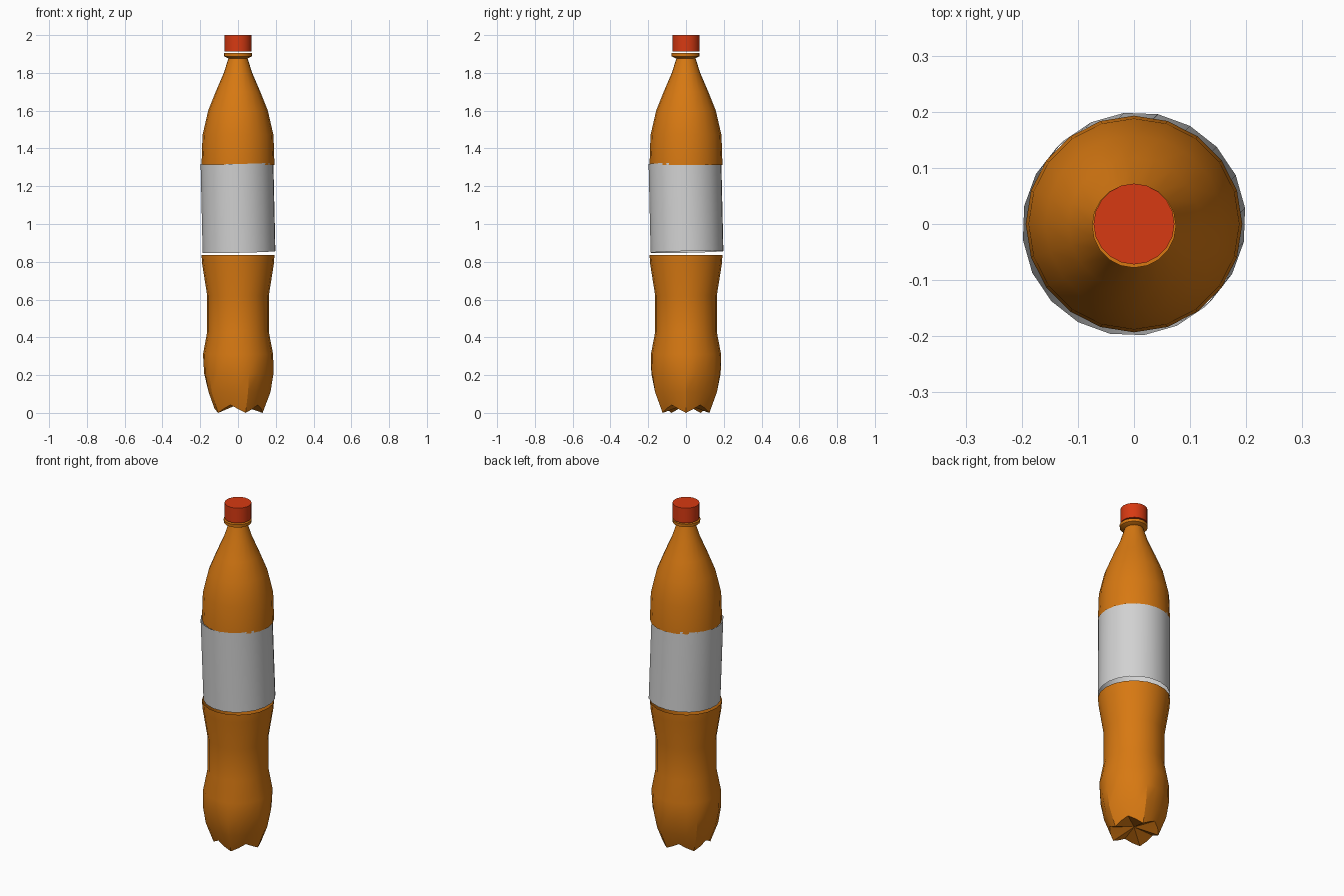
import bpy, bmesh, math
from mathutils import Matrix

if "Cube" in bpy.data.objects:
    bpy.data.objects.remove(bpy.data.objects["Cube"])

SIDES = 20


def material(name, rgb):
    m = bpy.data.materials.new(name)
    m.use_nodes = True
    m.diffuse_color = (*rgb, 1)
    m.node_tree.nodes["Principled BSDF"].inputs["Base Color"].default_value = (*rgb, 1)
    return m


def lathe(name, profile, mat, sides=SIDES, bottom=None, top=None, shape=None, angle=30):
    """Spin (radius, z) points; bottom/top give the centre height of a closing fan."""
    bm = bmesh.new()
    rings = []
    for r, z in profile:
        ring = []
        for k in range(sides):
            a = math.tau * k / sides
            rr, zz = shape(a, r, z) if shape else (r, z)
            ring.append(bm.verts.new((rr * math.cos(a), rr * math.sin(a), zz)))
        rings.append(ring)
    for lo, hi in zip(rings, rings[1:]):
        for k in range(sides):
            n = (k + 1) % sides
            bm.faces.new((lo[k], lo[n], hi[n], hi[k]))
    for centre, ring, flip in ((bottom, rings[0], True), (top, rings[-1], False)):
        if centre is not None:
            c = bm.verts.new((0, 0, centre))
            for k in range(sides):
                tri = (ring[k], ring[(k + 1) % sides], c)
                bm.faces.new(tri[::-1] if flip else tri)
    mesh = bpy.data.meshes.new(name)
    bm.to_mesh(mesh)
    bm.free()
    mesh.materials.append(mat)
    ob = bpy.data.objects.new(name, mesh)
    bpy.context.collection.objects.link(ob)
    bpy.ops.object.select_all(action="DESELECT")
    ob.select_set(True)
    bpy.context.view_layer.objects.active = ob
    bpy.ops.object.shade_smooth_by_angle(angle=math.radians(angle))
    return ob


def five_feet(a, r, z):
    """Raise and pull in the wall between the five feet, fading out upwards."""
    phase = (a * 5 / math.tau) % 1
    valley = 1 - abs(2 * phase - 1)
    if z < 0.01:
        return r, z + 0.042 * valley
    fade = max(0, 1 - z / 0.32)
    return r - 0.025 * valley * fade, z


orange = material("orange drink", (0.68, 0.19, 0.006))
white = material("label white", (0.64, 0.64, 0.64))
red = material("cap red", (0.68, 0.042, 0.006))

# Lower body with footed base and pinched grip
lathe("lower_body",
      [(0.13, 0), (0.172, 0.11), (0.188, 0.21), (0.186, 0.31), (0.163, 0.43),
       (0.163, 0.62), (0.19, 0.79), (0.193, 0.837)],
      orange, bottom=0.045, shape=five_feet)

# Shoulder tapering to the neck
lathe("upper_body",
      [(0.193, 1.312), (0.188, 1.47), (0.158, 1.6), (0.118, 1.7),
       (0.075, 1.8), (0.05, 1.88)], orange)

# Collar under the cap
collar = lathe("neck_collar",
               [(0.048, 1.875), (0.074, 1.888), (0.075, 1.905)],
               orange, bottom=1.875, top=1.905)
collar.location.y = -0.003

# Wrap-around label, slightly askew
label = lathe("label", [(0.194, -0.235), (0.194, 0.235)], white)
lean = Matrix.Rotation(-0.023, 4, "Y") @ Matrix.Rotation(0.023, 4, "X")
label.matrix_world = Matrix.Translation((0, 0, 1.087)) @ lean @ Matrix.Rotation(0.12, 4, "Z")

# Screw cap
lathe("cap", [(0.072, 1.912), (0.072, 2.0)], red, bottom=1.912, top=2.0)
